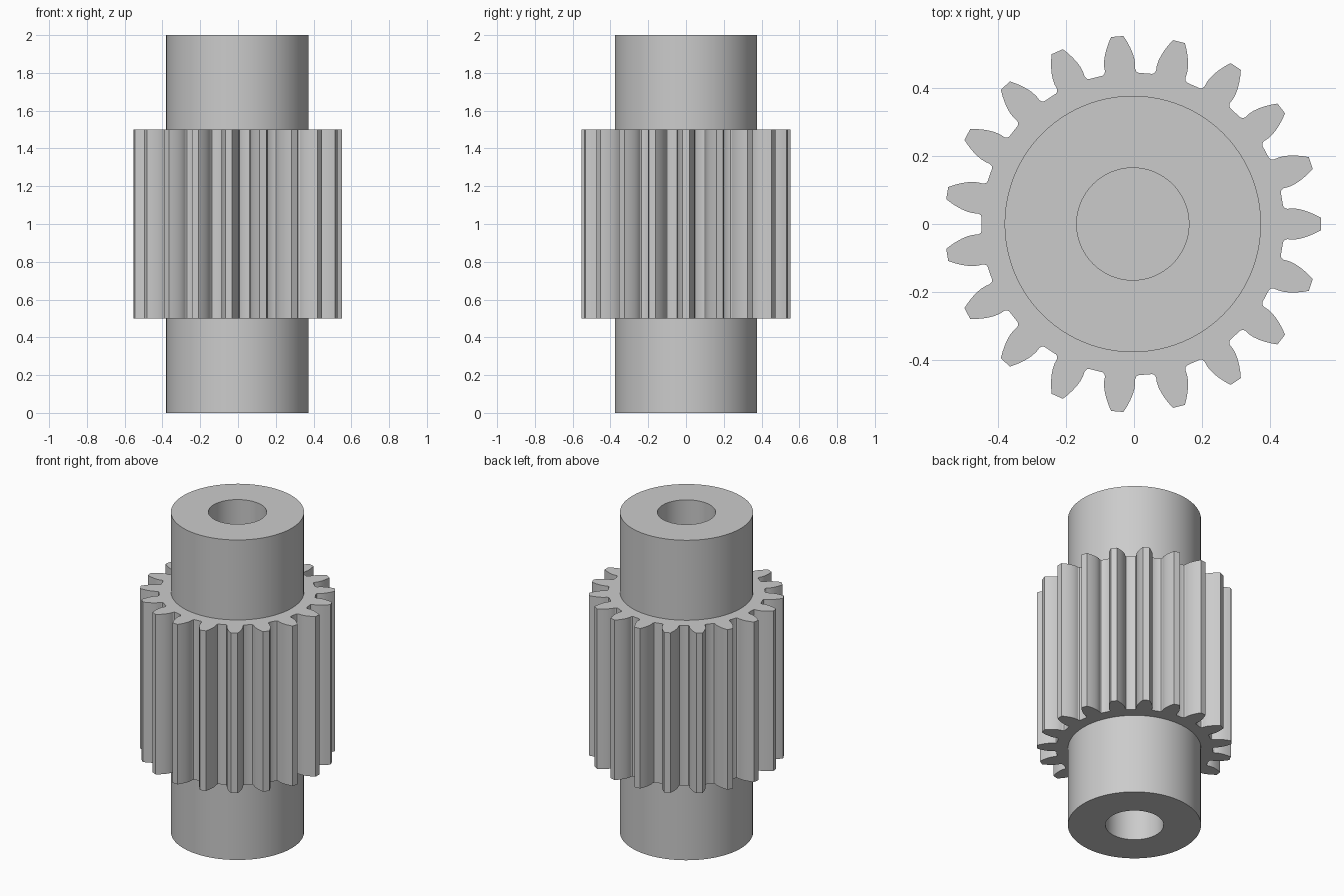
import bpy, bmesh
from math import sin, cos, pi, tan, acos, radians

cube = bpy.data.objects.get("Cube")
if cube:
    bpy.data.objects.remove(cube, do_unlink=True)

# Dimensions
TEETH = 19
CENTRE_X = -0.0035
TIP_R, ROOT_R = 0.5535, 0.445
PITCH_R = TIP_R * TEETH / (TEETH + 2)
BASE_R = PITCH_R * cos(radians(20))
HUB_R, BORE_R = 0.377, 0.165
GEAR_BOTTOM, GEAR_TOP, HEIGHT = 0.5, 1.5, 2.0

steel = bpy.data.materials.new("grey steel")
steel.use_nodes = True
GREY = (0.6, 0.6, 0.6, 1)
steel.diffuse_color = GREY
steel.node_tree.nodes["Principled BSDF"].inputs["Base Color"].default_value = GREY


def finish(name, bm):
    """Turn a bmesh into a shaded, coloured object."""
    bmesh.ops.recalc_face_normals(bm, faces=bm.faces)
    mesh = bpy.data.meshes.new(name)
    bm.to_mesh(mesh)
    bm.free()
    mesh.materials.append(steel)
    obj = bpy.data.objects.new(name, mesh)
    bpy.context.collection.objects.link(obj)
    obj.location.x = CENTRE_X
    bpy.ops.object.select_all(action="DESELECT")
    obj.select_set(True)
    bpy.context.view_layer.objects.active = obj
    bpy.ops.object.shade_smooth_by_angle(angle=radians(25))
    return obj


def involute(angle):
    return tan(angle) - angle


# Half a tooth as (radius, half angle): root fillet, then involute flank
base_half = pi / (2 * TEETH) + involute(radians(20))
half_tooth = [(ROOT_R, base_half + 0.023), (ROOT_R + 0.003, base_half + 0.009),
              (ROOT_R + 0.011, base_half)]
STEPS = 5
for i in range(STEPS + 1):
    r = BASE_R + (TIP_R - BASE_R) * i / STEPS
    half_tooth.append((r, base_half - involute(acos(min(1, BASE_R / r)))))
tooth = [(r, -a) for r, a in half_tooth] + half_tooth[::-1]

# Toothed gear body, extruded from its outline
bm = bmesh.new()
outline = []
for t in range(TEETH):
    for r, a in tooth:
        angle = a + 2 * pi * t / TEETH
        outline.append(bm.verts.new((r * cos(angle), r * sin(angle), GEAR_BOTTOM)))
bottom = bm.faces.new(outline)
extruded = bmesh.ops.extrude_face_region(bm, geom=[bottom], use_keep_orig=True)
top_verts = [v for v in extruded["geom"] if isinstance(v, bmesh.types.BMVert)]
bmesh.ops.translate(bm, verts=top_verts, vec=(0, 0, GEAR_TOP - GEAR_BOTTOM))
finish("gear_body", bm)


def hub(name, z_gear, z_end):
    """Bored collar whose open end sits on the gear face."""
    bm = bmesh.new()
    profile = [(HUB_R, z_gear), (HUB_R, z_end), (BORE_R, z_end), (BORE_R, z_gear)]
    verts = [bm.verts.new((r, 0, z)) for r, z in profile]
    edges = [bm.edges.new(pair) for pair in zip(verts, verts[1:])]
    bmesh.ops.spin(bm, geom=verts + edges, cent=(0, 0, 0), axis=(0, 0, 1),
                   angle=2 * pi, steps=96, use_merge=True)
    bmesh.ops.remove_doubles(bm, verts=bm.verts, dist=0.0001)
    finish(name, bm)


# Collars above and below the gear
hub("upper_hub", GEAR_TOP, HEIGHT)
hub("lower_hub", GEAR_BOTTOM, 0)
